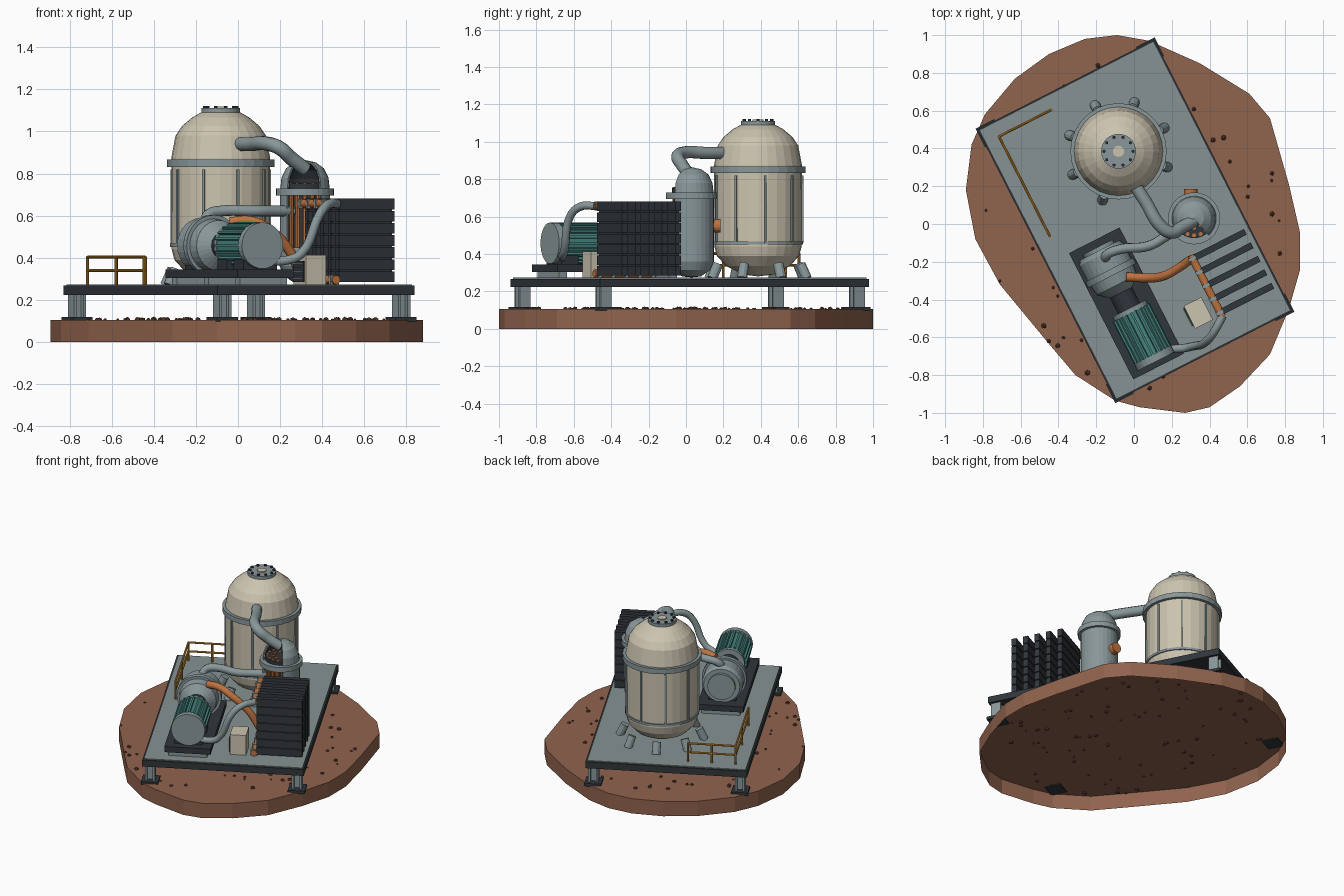
import bpy, bmesh, math, random
from math import radians, cos, sin, pi, tau
from mathutils import Matrix, Vector

cube = bpy.data.objects.get("Cube")
if cube:
    bpy.data.objects.remove(cube, do_unlink=True)


def material(name, r, g, b):
    m = bpy.data.materials.new(name)
    m.use_nodes = True
    m.diffuse_color = (r, g, b, 1)
    m.node_tree.nodes["Principled BSDF"].inputs["Base Color"].default_value = (r, g, b, 1)
    return m


STEEL = material("steel grey", .25, .31, .32)
DECK = material("deck grey", .24, .29, .29)
DARK = material("charcoal", .03, .037, .045)
CREAM = material("cream", .6, .55, .43)
TEAL = material("teal", .06, .23, .21)
COPPER = material("copper", .52, .17, .05)
RAIL = material("rail orange", .6, .26, .03)
SOIL = material("red soil", .28, .125, .075)
ROCK = material("dark rock", .12, .05, .03)

# Platform frame and machine axis (machine z runs along the platform towards the front)
SITE = Matrix.Translation((.005, .02, 0)) @ Matrix.Rotation(radians(27), 4, "Z")
MACHINE = SITE @ Matrix.Translation((-.24, -.372, .458)) @ Matrix.Rotation(pi / 2, 4, "X")


def at(x, y, z, base=SITE):
    return base @ Matrix.Translation((x, y, z))


def spin(angle, base):
    return base @ Matrix.Rotation(angle, 4, "Z")


def finish(name, mat, bm):
    bmesh.ops.recalc_face_normals(bm, faces=bm.faces)
    me = bpy.data.meshes.new(name)
    bm.to_mesh(me)
    bm.free()
    me.materials.append(mat)
    ob = bpy.data.objects.new(name, me)
    bpy.context.collection.objects.link(ob)
    return ob


def boxes(name, mat, items):
    """items: (size, matrix) pairs"""
    bm = bmesh.new()
    for size, mx in items:
        bmesh.ops.create_cube(bm, size=1, matrix=mx @ Matrix.Diagonal((*size, 1)))
    return finish(name, mat, bm)


def rods(name, mat, items, radius, sides=10):
    """items: (start, end) point pairs"""
    bm = bmesh.new()
    for a, b in items:
        a, b = Vector(a), Vector(b)
        turn = (b - a).to_track_quat("Z", "Y").to_matrix().to_4x4()
        bmesh.ops.create_cone(bm, cap_ends=True, segments=sides, radius1=radius, radius2=radius,
                              depth=(b - a).length, matrix=Matrix.Translation((a + b) / 2) @ turn)
    return finish(name, mat, bm)


def lathe(name, mat, profile, base, sides=28, start=0, sweep=tau, closed=False):
    """Revolve (radius, height) points; a closed profile with a part sweep gets end caps"""
    bm = bmesh.new()
    full = sweep > tau - .01
    rings = []
    for i in range(sides if full else sides + 1):
        a = start + sweep * i / sides
        rings.append([bm.verts.new(base @ Vector((r * cos(a), r * sin(a), z))) for r, z in profile])
    n = len(profile)
    for i in range(sides):
        p, q = rings[i], rings[(i + 1) % len(rings)]
        for j in range(n if closed else n - 1):
            k = (j + 1) % n
            bm.faces.new((p[j], q[j], q[k], p[k]))
    if closed and not full:
        bm.faces.new(rings[0])
        bm.faces.new(rings[-1])
    bmesh.ops.remove_doubles(bm, verts=bm.verts, dist=.0003)
    return finish(name, mat, bm)


def disc(name, mat, r, z0, z1, base, sides=28):
    return lathe(name, mat, [(0, z0), (r, z0), (r, z1), (0, z1)], base, sides)


def pipe(name, mat, points, radius):
    cu = bpy.data.curves.new(name, "CURVE")
    cu.dimensions = "3D"
    cu.bevel_depth, cu.bevel_resolution, cu.resolution_u = radius, 3, 6
    cu.use_fill_caps = True
    sp = cu.splines.new("BEZIER")
    sp.bezier_points.add(len(points) - 1)
    for bp, co in zip(sp.bezier_points, points):
        bp.co = co
        bp.handle_left_type = bp.handle_right_type = "AUTO"
    cu.materials.append(mat)
    ob = bpy.data.objects.new(name, cu)
    bpy.context.collection.objects.link(ob)
    bpy.ops.object.select_all(action="DESELECT")
    ob.select_set(True)
    bpy.context.view_layer.objects.active = ob
    bpy.ops.object.convert(target="MESH")
    bpy.ops.object.shade_smooth_by_angle(angle=radians(40))


# Ground slab, open underneath
outline = [(-.09, 1), (.08, .97), (.35, .85), (.61, .69), (.72, .56), (.82, .21), (.88, -.05), (.88, -.24),
           (.82, -.45), (.72, -.69), (.56, -.86), (.4, -.97), (.27, -1), (.03, -.97), (-.1, -.935),
           (-.31, -.8), (-.45, -.635), (-.71, -.32), (-.84, -.08), (-.89, .18), (-.86, .42), (-.79, .58),
           (-.63, .77), (-.45, .9), (-.26, .98)]
bm = bmesh.new()
top = [bm.verts.new((x, y, .105)) for x, y in outline]
low = [bm.verts.new((x, y, 0)) for x, y in outline]
bm.faces.new(top)
for i in range(len(top)):
    bm.faces.new((low[i - 1], low[i], top[i], top[i - 1]))
finish("ground", SOIL, bm)

# Scattered rocks
random.seed(4)
bm = bmesh.new()
for i in range(90):
    a, d = random.uniform(0, tau), math.sqrt(random.random())
    spot = Matrix.Translation((.8 * d * cos(a), .88 * d * sin(a), .105))
    bmesh.ops.create_icosphere(bm, subdivisions=1, radius=random.uniform(.007, .016),
                               matrix=spot @ Matrix.Rotation(a, 4, "X"))
finish("rocks", ROCK, bm)

# Platform with four H-section legs on foot plates
boxes("platform_frame", DARK, [((1.05, 1.614, .045), at(0, 0, .245))])
boxes("platform_deck", DECK, [((1.03, 1.594, .008), at(0, 0, .27))])
corners = [(.477 * i, .76 * j) for i in (-1, 1) for j in (-1, 1)]
boxes("foot_plates", DARK, [((.11, .11, .02), at(x, y, .108)) for x, y in corners])
boxes("platform_legs", STEEL, [(s, at(x + dx, y, .17)) for x, y in corners for s, dx in
      (((.014, .065, .12), -.025), ((.05, .014, .12), 0), ((.014, .065, .12), .025))])

# Main tank
TANK = Matrix.Translation((-.082, .385, 0))
lathe("tank_shell", CREAM, [(0, .28), (.08, .29), (.17, .335), (.22, .39), (.233, .44), (.235, .875),
      (.215, .98), (.185, 1.025), (.135, 1.067), (.076, 1.1), (0, 1.108)], TANK)
lathe("tank_flange", STEEL, [(.225, .832), (.255, .832), (.255, .868), (.225, .868)], TANK, closed=True)
lathe("tank_lower_band", STEEL, [(.225, .452), (.241, .452), (.241, .468), (.225, .468)], TANK, closed=True)
boxes("tank_ribs", STEEL, [((.014, .012, .36), at(.235, 0, .64, spin(radians(10 + 40 * i), TANK)))
                           for i in range(9)])
foot_turns = [spin(radians(27 + 45 * i), TANK) for i in range(8)]
rods("tank_feet", STEEL, [(t @ Vector((.24, 0, .345)), t @ Vector((.275, 0, .27))) for t in foot_turns], .027, 12)
disc("tank_cap", STEEL, .092, 1.085, 1.112, TANK)
disc("tank_cap_centre", CREAM, .03, 1.11, 1.118, TANK, 12)
rods("tank_cap_bolts", DARK, [((x, y, 1.11), (x, y, 1.122)) for x, y in
     [(-.082 + .077 * cos(tau * i / 10), .385 + .077 * sin(tau * i / 10)) for i in range(10)]], .009, 6)

# Condenser vessel with a wedge cut away to show its tubes
VESSEL = Matrix.Translation((.318, .03, 0))
CUT = dict(sides=22, start=radians(-50), sweep=radians(275), closed=True)
lathe("vessel_base", STEEL, [(0, .275), (.05, .28), (.1, .315), (.12, .36), (.12, .45), (0, .45)], VESSEL)
lathe("vessel_wall", STEEL, [(.11, .45), (.12, .45), (.12, .7), (.11, .7)], VESSEL, **CUT)
lathe("vessel_flange", STEEL, [(.095, .695), (.138, .695), (.138, .73), (.095, .73)], VESSEL, closed=True)
lathe("vessel_dome", STEEL, [(.118, .725), (.112, .78), (.09, .825), (.052, .853), (.002, .864),
      (.002, .856), (.048, .845), (.083, .82), (.104, .777), (.11, .725)], VESSEL, **CUT)
lathe("vessel_dome_lining", DARK, [(.109, .725), (.103, .777), (.082, .819), (.047, .844), (.002, .855),
      (.002, .85), (.045, .84), (.08, .815), (.1, .775), (.106, .725)], VESSEL, **CUT)
disc("tube_sheet", DARK, .105, .725, .752, VESSEL)
disc("tube_core", DARK, .06, .44, .73, VESSEL, 12)
tubes = [(r * cos(tau * i / n), r * sin(tau * i / n)) for r, n in ((.09, 16), (.05, 8)) for i in range(n)]
rods("condenser_tubes", COPPER, [((.318 + x, .03 + y, .44), (.318 + x, .03 + y, .758)) for x, y in tubes], .011, 8)
rods("vessel_nozzle", COPPER, [((.3, .08, .55), (.3, .185, .55))], .036, 14)

# Pump and motor on a raised skid
boxes("skid_base", DARK, [((.3, .75, .04), at(-.24, -.372, .325))])
boxes("skid_supports", STEEL, [((.25, .05, .035), at(-.24, -.372 + d, .288)) for d in (-.33, 0, .33)])
lathe("pump_casing", STEEL, [(0, -.335), (.09, -.335), (.09, -.315), (.118, -.315), (.132, -.29), (.132, -.2),
      (.145, -.2), (.145, -.165), (.128, -.165), (.12, -.11), (.085, -.08), (.06, -.06), (0, -.06)], MACHINE)
disc("shaft_coupling", DARK, .065, -.065, .05, MACHINE, 16)
disc("motor_body", TEAL, .096, .05, .31, MACHINE)
boxes("motor_fins", TEAL, [((.022, .012, .25), at(.1, 0, .18, spin(tau * i / 20, MACHINE))) for i in range(20)])
disc("motor_rear_cap", STEEL, .1, .03, .055, MACHINE)
disc("motor_front_cap", STEEL, .11, .305, .345, MACHINE)
boxes("machine_pedestals", DARK, [((.18, .1, .06), at(-.24, -.372 - t, .365)) for t in (-.24, .1, .27)])

# Radiator bank of five slatted panels
panels = [-.32 - .08 * i for i in range(5)]
boxes("radiator_cores", DARK, [((.28, .018, .39), at(.345, v, .482)) for v in panels])
boxes("radiator_slats", DARK, [((.296, .034, .051), at(.345, v, .31 + .0575 * k)) for v in panels for k in range(7)])
headers = [(SITE @ Vector((.18, -.3, z)), SITE @ Vector((.18, -.665, z))) for z in (.295, .657)]
rods("radiator_headers", COPPER, headers, .021, 14)
boxes("header_clamps", STEEL, [((.046, .02, .046), at(.18, v, z)) for v in panels for z in (.295, .657)])

# Control cabinet with a louvred side
boxes("control_cabinet", CREAM, [((.105, .135, .14), at(.076, -.589, .344))])
boxes("cabinet_vent", DARK, [((.008, .11, .1), at(.021, -.585, .335))])
boxes("cabinet_louvres", STEEL, [((.006, .1, .006), at(.016, -.585, .3 + .018 * k)) for k in range(5)])

# Pipework
pipe("vapour_pipe", STEEL, [(-.03, .26, .94), (.06, .12, .94), (.15, -.02, .94), (.2, -.045, .92),
                            (.25, -.02, .875), (.32, .02, .82)], .034)
pipe("suction_pipe", STEEL, [(-.155, -.19, .56), (-.14, -.16, .605), (-.08, -.135, .622), (.08, -.115, .622),
                             (.17, -.065, .622), (.26, -.01, .622)], .026)
pipe("discharge_pipe", COPPER, [(-.04, -.28, .57), (.06, -.285, .575), (.14, -.28, .54), (.24, -.23, .44),
                                (.29, -.195, .34), (.315, -.185, .295)], .024)
pipe("cooling_pipe", STEEL, [(.13, -.66, .385), (.24, -.66, .39), (.3, -.65, .42), (.39, -.615, .61),
                             (.43, -.56, .655), (.47, -.485, .657)], .022)

# Corner guard rail
posts = [(-.13, .722), (-.285, .722), (-.44, .722), (-.44, .425), (-.44, .13)]
lines = [(SITE @ Vector((x, y, .27)), SITE @ Vector((x, y, .405))) for x, y in posts]
for z in (.34, .403):
    lines += [(SITE @ Vector((*p, z)), SITE @ Vector((*q, z))) for p, q in zip(posts, posts[1:])]
rods("guard_rail", RAIL, lines, .007, 8)
